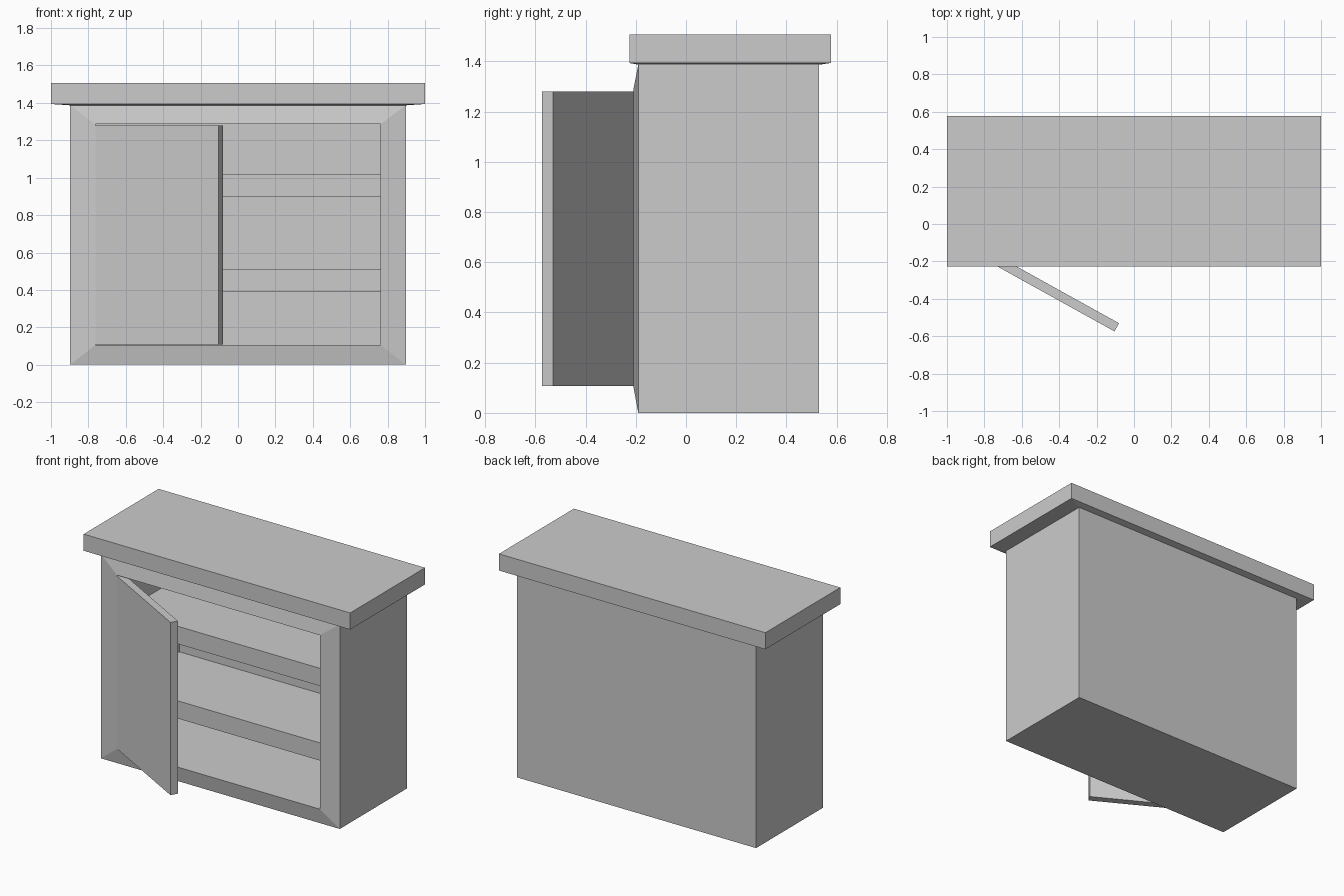
import bpy, bmesh, math
from mathutils import Matrix, Vector

if "Cube" in bpy.data.objects:
    bpy.data.objects.remove(bpy.data.objects["Cube"])


def finish(bm, name):
    bmesh.ops.recalc_face_normals(bm, faces=bm.faces)
    me = bpy.data.meshes.new(name)
    bm.to_mesh(me)
    bm.free()
    ob = bpy.data.objects.new(name, me)
    bpy.context.collection.objects.link(ob)
    return ob


def box_bm(lo, hi):
    lo, hi = Vector(lo), Vector(hi)
    size = hi - lo
    bm = bmesh.new()
    m = Matrix.Translation((lo + hi) / 2) @ Matrix.Diagonal((*size, 1))
    bmesh.ops.create_cube(bm, size=1, matrix=m)
    return bm


def box(name, lo, hi):
    return finish(box_bm(lo, hi), name)


def inset_to(bm, face, x, y, axis, lo, hi, depth):
    """Inset a face, then place its corners on a given rectangle at a given depth.
    axis: index of the face normal; lo/hi: limits on the two other axes."""
    bmesh.ops.inset_individual(bm, faces=[face], thickness=0.01)
    c = face.calc_center_median()
    for v in face.verts:
        for i, a in enumerate((x, y)):
            v.co[a] = lo[i] if v.co[a] < c[a] else hi[i]
        v.co[axis] = depth


# Cabinet body: bevelled front frame around a deep opening
bm = box_bm((-0.897, -0.19, 0), (0.897, 0.53, 1.387))
bm.faces.ensure_lookup_table()
front = min(bm.faces, key=lambda f: f.calc_center_median().y)
for depth in (-0.21, 0.46):
    inset_to(bm, front, 0, 2, 1, (-0.762, 0.106), (0.762, 1.286), depth)
finish(bm, "cabinet_body")

# Countertop: overhanging slab whose underside slopes slightly to the body
bm = box_bm((-1, -0.226, 1.394), (1, 0.577, 1.507))
bm.faces.ensure_lookup_table()
under = min(bm.faces, key=lambda f: f.calc_center_median().z)
inset_to(bm, under, 0, 1, 2, (-0.897, -0.19), (0.897, 0.53), 1.387)
finish(bm, "countertop")

# Shelves set back inside the opening
for name, z in (("lower_shelf", 0.39), ("upper_shelf", 0.896)):
    box(name, (-0.762, -0.13, z), (0.762, 0.46, z + 0.12))

# Left door, swung open around its hinge
door = box("left_door", (0, 0, 0.108), (0.755, 0.05, 1.28))
door.location = (-0.765, -0.208, 0)
door.rotation_euler.z = math.radians(-29)
